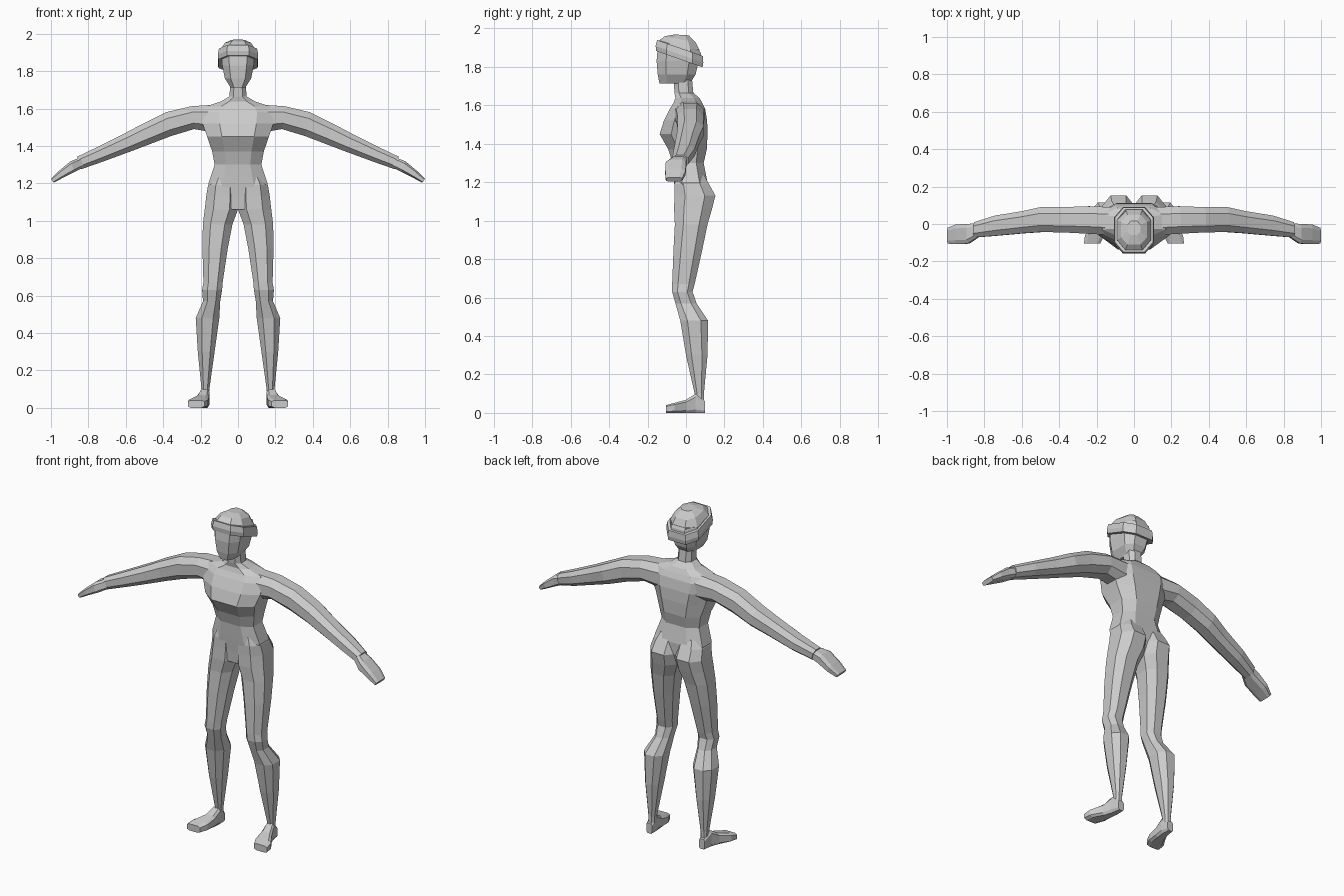
import bpy, bmesh
from mathutils import Vector

skin = bpy.data.materials.new("light grey")
skin.diffuse_color = (0.6, 0.6, 0.6, 1)


def loft(name, rings, k=0.48, mirror=False):
    """Skin eight-sided rings, each given as centre, half-axis u, half-axis v."""
    shape = [(1, k), (k, 1), (-k, 1), (-1, k), (-1, -k), (-k, -1), (k, -1), (1, -k)]
    bm = bmesh.new()
    loops = [[bm.verts.new(Vector(c) + a * Vector(u) + b * Vector(v)) for a, b in shape]
             for c, u, v in rings]
    for lo, hi in zip(loops, loops[1:]):
        for i in range(8):
            j = (i + 1) % 8
            bm.faces.new((lo[i], lo[j], hi[j], hi[i]))
    bm.faces.new(loops[0][::-1])
    bm.faces.new(loops[-1])
    bmesh.ops.recalc_face_normals(bm, faces=bm.faces)
    mesh = bpy.data.meshes.new(name)
    bm.to_mesh(mesh)
    bm.free()
    mesh.materials.append(skin)
    ob = bpy.data.objects.new(name, mesh)
    bpy.context.collection.objects.link(ob)
    if mirror:
        ob.modifiers.new("mirror", 'MIRROR').use_mirror_merge = False
    return ob


def level(z, x0, x1, y0, y1, tilt=0):
    """Ring across z; tilt drops it towards the back."""
    h = (y1 - y0) / 2
    return ((x0 + x1) / 2, (y0 + y1) / 2, z), ((x1 - x0) / 2, 0, 0), (0, h, -tilt * h)


def across(top, bottom, y0, y1):
    """Ring across an arm, from its top (x, z) to its bottom (x, z)."""
    (a, b), (c, d) = top, bottom
    return (((a + c) / 2, (y0 + y1) / 2, (b + d) / 2),
            (0, (y1 - y0) / 2, 0), ((a - c) / 2, 0, (b - d) / 2))


def upright(y, x0, x1, z0, z1):
    """Ring across a foot."""
    return (((x0 + x1) / 2, y, (z0 + z1) / 2),
            ((x1 - x0) / 2, 0, 0), (0, 0, (z1 - z0) / 2))


# Torso and neck
loft("torso", [level(z, -w, w, y0, y1) for z, w, y0, y1 in [
    (1.06, 0.09, -0.05, 0.085),
    (1.13, 0.15, -0.055, 0.11),
    (1.20, 0.158, -0.062, 0.112),
    (1.30, 0.125, -0.07, 0.092),
    (1.37, 0.138, -0.092, 0.108),
    (1.45, 0.165, -0.137, 0.112),
    (1.52, 0.19, -0.115, 0.11),
    (1.58, 0.195, -0.085, 0.10),
    (1.612, 0.17, -0.065, 0.085),
    (1.638, 0.09, -0.055, 0.07),
    (1.665, 0.045, -0.06, 0.038),
    (1.75, 0.042, -0.065, 0.03)]], 0.52)

# Arms with hands
loft("arm", [across(*r) for r in [
    ((0.10, 1.622), (0.12, 1.47), -0.06, 0.09),
    ((0.25, 1.612), (0.235, 1.49), -0.052, 0.095),
    ((0.385, 1.58), (0.36, 1.452), -0.045, 0.09),
    ((0.51, 1.518), (0.475, 1.408), -0.043, 0.09),
    ((0.61, 1.465), (0.575, 1.37), -0.05, 0.068),
    ((0.75, 1.395), (0.725, 1.315), -0.063, 0.045),
    ((0.86, 1.342), (0.84, 1.275), -0.072, 0.01)]], mirror=True)
loft("hand", [across(*r) for r in [
    ((0.84, 1.34), (0.825, 1.285), -0.07, 0.005),
    ((0.895, 1.318), (0.875, 1.26), -0.105, 0.0),
    ((0.955, 1.268), (0.935, 1.23), -0.108, -0.002),
    ((1.0, 1.225), (0.985, 1.203), -0.105, -0.02)]], 0.6, mirror=True)

# Legs: hip, thigh, knee, calf, ankle
loft("leg", [level(*r) for r in [
    (1.235, 0.01, 0.135, -0.05, 0.095),
    (1.19, 0.0, 0.16, -0.06, 0.12),
    (1.13, -0.003, 0.17, -0.06, 0.153),
    (1.06, 0.0, 0.178, -0.062, 0.135),
    (0.98, 0.03, 0.188, -0.058, 0.112),
    (0.85, 0.055, 0.19, -0.065, 0.085),
    (0.67, 0.082, 0.185, -0.072, 0.045),
    (0.63, 0.085, 0.192, -0.072, 0.034),
    (0.57, 0.095, 0.187, -0.055, 0.055),
    (0.48, 0.10, 0.226, -0.03, 0.115),
    (0.30, 0.125, 0.215, 0.0, 0.112),
    (0.10, 0.153, 0.195, 0.045, 0.093),
    (0.02, 0.157, 0.195, 0.045, 0.095)]], mirror=True)

# Feet, turned slightly outward
loft("foot", [upright(*r) for r in [
    (0.10, 0.157, 0.195, 0.0, 0.06),
    (0.05, 0.153, 0.205, 0.0, 0.10),
    (0.0, 0.155, 0.225, 0.0, 0.068),
    (-0.06, 0.16, 0.262, 0.0, 0.052),
    (-0.105, 0.18, 0.268, 0.0, 0.04)]], 0.65, mirror=True)

# Head
loft("head", [level(z, -w, w, y0, y1) for z, w, y0, y1 in [
    (1.713, 0.04, -0.138, 0.02),
    (1.76, 0.07, -0.147, 0.05),
    (1.83, 0.084, -0.153, 0.066),
    (1.89, 0.09, -0.148, 0.07)]], 0.55)

# Hat: rounded crown and tilted band
loft("hat_crown", [level(z, -w, w, y0, y1, t) for z, w, y0, y1, t in [
    (1.86, 0.095, -0.145, 0.08, 0.35),
    (1.905, 0.09, -0.14, 0.077, 0.3),
    (1.943, 0.07, -0.11, 0.05, 0.2),
    (1.966, 0.035, -0.06, 0.015, 0.06)]], 0.5)
loft("hat_band", [level(z, -w, w, y0, y1, 0.35) for z, w, y0, y1 in [
    (1.84, 0.105, -0.155, 0.086),
    (1.865, 0.108, -0.158, 0.09),
    (1.898, 0.102, -0.15, 0.087)]], 0.55)
